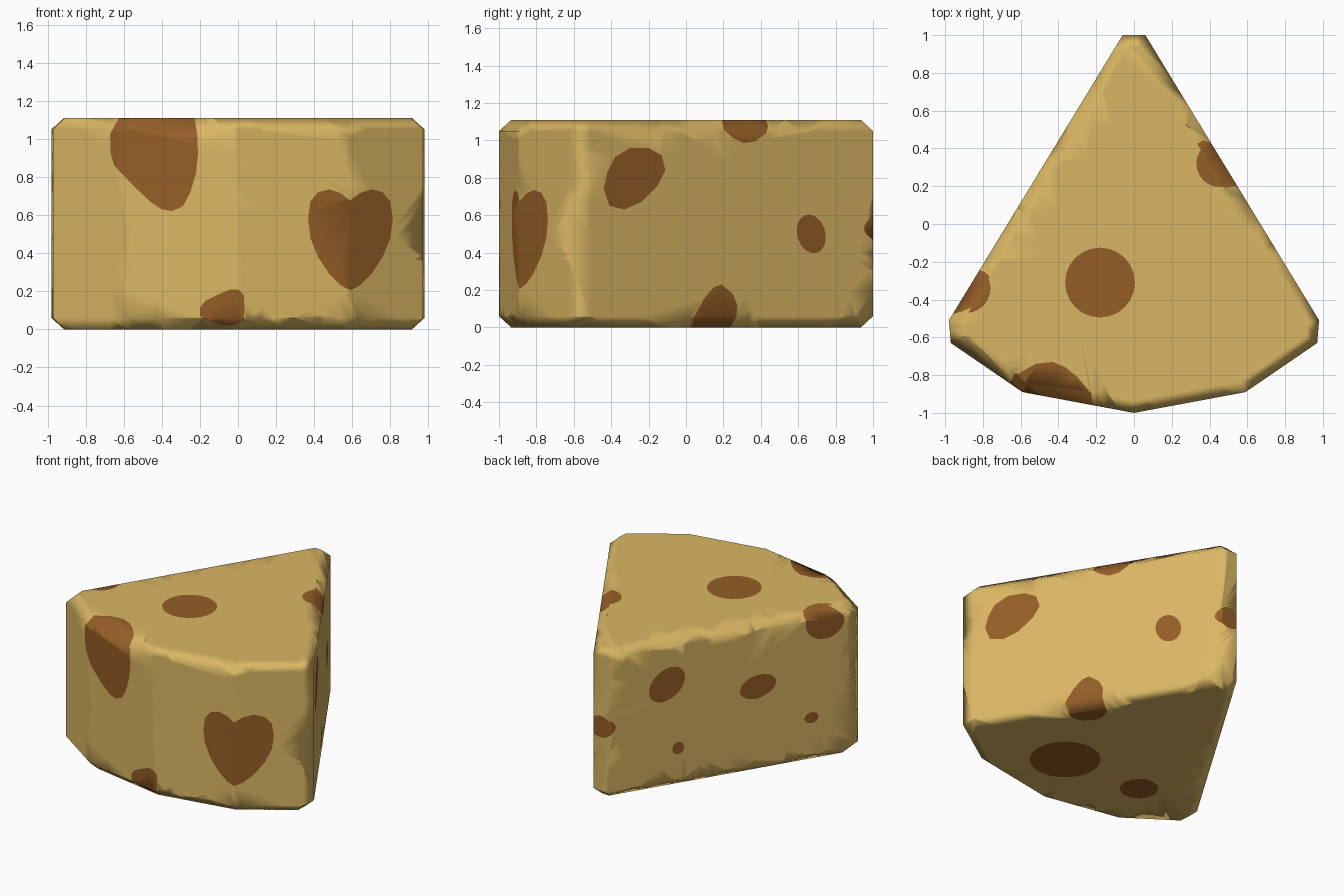
import bpy, bmesh, math
from mathutils import Vector

if "Cube" in bpy.data.objects:
    bpy.data.objects.remove(bpy.data.objects["Cube"])

H, INSET, CH = 1.11, 0.065, 0.06


def material(name, rgb):
    m = bpy.data.materials.new(name)
    m.diffuse_color = (*rgb, 1)
    m.use_nodes = True
    m.node_tree.nodes["Principled BSDF"].inputs["Base Color"].default_value = m.diffuse_color
    return m


def inset(pts, d):
    """Offset a counter-clockwise convex outline inwards by d."""
    out = []
    for i, p in enumerate(pts):
        e1 = (p - pts[i - 1]).normalized()
        e2 = (pts[(i + 1) % len(pts)] - p).normalized()
        n1, n2 = Vector((-e1.y, e1.x)), Vector((-e2.y, e2.x))
        out.append(p + (n1 + n2) * d / (1 + n1.dot(n2)))
    return out


def ellipse(cx, cy, rx, ry, tilt=0, n=24):
    c, s = math.cos(math.radians(tilt)), math.sin(math.radians(tilt))
    pts = []
    for i in range(n):
        a = math.tau * i / n
        u, v = rx * math.cos(a), ry * math.sin(a)
        pts.append((cx + u * c - v * s, cy + u * s + v * c))
    return pts


# Wedge outline: right half mirrored to the left
half = [(0, -1), (0.59, -0.89), (0.97, -0.63), (0.98, -0.51), (0.06, 1)]
outline = [Vector(p) for p in half] + [Vector((-x, y)) for x, y in half[:0:-1]]
small = inset(outline, INSET)

# Wedge body with chamfered top and bottom rims
bm = bmesh.new()
rings = [[bm.verts.new((p.x, p.y, z)) for p in ring]
         for ring, z in ((small, 0), (outline, CH), (outline, H - CH), (small, H))]
n = len(outline)
for lo, hi in zip(rings, rings[1:]):
    for i in range(n):
        j = (i + 1) % n
        bm.faces.new((lo[i], lo[j], hi[j], hi[i]))
bm.faces.new(rings[0][::-1])
bm.faces.new(rings[-1])

# Which faces a spot lands on, and the two axes its outline is drawn in
SIDES = {
    "front": (lambda f: f.y < -0.2 and abs(f.z) < 0.9, (0, 2)),
    "right": (lambda f: f.x > 0.3 and f.y > -0.2 and abs(f.z) < 0.9, (1, 2)),
    "left": (lambda f: f.x < -0.3 and f.y > -0.2 and abs(f.z) < 0.9, (1, 2)),
    "tip": (lambda f: f.y > 0.2 and abs(f.z) < 0.9, (0, 2)),
    "top": (lambda f: f.z > 0.9, (0, 1)),
    "bottom": (lambda f: f.z < -0.9, (0, 1)),
}


def cut_spot(side, pts):
    """Cut a convex outline into the chosen faces and colour the inside."""
    test, (a, b) = SIDES[side]
    bm.normal_update()
    for f in bm.faces:
        if f.material_index == 0 and test(f.normal):
            f.material_index = 2
    area = sum(p[0] * q[1] - q[0] * p[1] for p, q in zip(pts, pts[1:] + pts[:1]))
    if area < 0:
        pts = pts[::-1]
    for p, q in zip(pts, pts[1:] + pts[:1]):
        co, no = Vector(), Vector()
        co[a], co[b] = p
        no[a], no[b] = q[1] - p[1], p[0] - q[0]
        no.normalize()
        faces = [f for f in bm.faces if f.material_index == 2]
        if not faces:
            return
        edges = {e for f in faces for e in f.edges}
        verts = {v for f in faces for v in f.verts}
        bmesh.ops.bisect_plane(bm, geom=faces + list(edges) + list(verts),
                               dist=1e-5, plane_co=co, plane_no=no)
        for f in bm.faces:
            if f.material_index == 2 and (f.calc_center_median() - co).dot(no) > 0:
                f.material_index = 0
    for f in bm.faces:
        if f.material_index == 2:
            f.material_index = 1


# Heart, cut as two halves
heart = [(0, .675), (.05, .715), (.11, .735), (.17, .72), (.21, .67), (.222, .58),
         (.21, .48), (.17, .38), (.11, .29), (.05, .23), (0, .205)]
cut_spot("front", [(0.59 + x, z) for x, z in heart])
cut_spot("front", [(0.59 - x, z) for x, z in heart])

# Front spots
cut_spot("front", [(-.62, 1.12), (-.67, 1.03), (-.67, .93), (-.65, .86), (-.55, .755),
                   (-.46, .67), (-.40, .63), (-.35, .62), (-.29, .645), (-.25, .72),
                   (-.22, .82), (-.21, .92), (-.215, 1.03), (-.23, 1.12)])
cut_spot("front", [(-.2, .07), (-.2, .115), (-.17, .15), (-.1, .185), (-.04, .21),
                   (0, .21), (.03, .18), (.035, .1), (.03, .05), (-.02, .02),
                   (-.08, .02), (-.15, .045)])

# Right side spots
cut_spot("right", [(-.44, .74), (-.42, .83), (-.38, .91), (-.3, .96), (-.2, .96),
                   (-.13, .92), (-.11, .84), (-.15, .76), (-.24, .67), (-.33, .63),
                   (-.41, .65)])
cut_spot("right", ellipse(.67, .5, .075, .105, 15))
cut_spot("right", [(.03, -.01), (.04, .05), (.1, .16), (.15, .215), (.19, .23),
                   (.25, .18), (.275, .12), (.27, .06), (.23, -.01)])
cut_spot("right", [(.19, 1.12), (.2, 1.06), (.25, 1.015), (.31, .985), (.37, .995),
                   (.43, 1.04), (.44, 1.08), (.42, 1.12)])

# Left side spots
for e in ((.63, .777, .135, .1, 125), (.06, .638, .115, .085, 165),
          (.56, .29, .037, .045), (-.276, .333, .044, .04), (-.36, 1.02, .12, .12)):
    cut_spot("left", ellipse(*e))

# Tip spot
cut_spot("tip", ellipse(0, .53, .09, .08))

# Top spots
cut_spot("top", ellipse(-.18, -.31, .185, .185))
cut_spot("top", ellipse(-.885, -.34, .125, .13))
cut_spot("top", ellipse(.455, .32, .125, .125))
cut_spot("top", [(-.66, -1), (-.66, -.83), (-.6, -.785), (-.52, -.74), (-.43, -.73),
                 (-.36, -.76), (-.3, -.81), (-.24, -.88), (-.22, -.94), (-.22, -1)])

# Bottom spots
for e in ((.215, -.464, .24, .24), (-.418, -.446, .13, .13), (.52, .13, .13, .13)):
    cut_spot("bottom", ellipse(*e))

for f in bm.faces:
    f.smooth = True
bm.normal_update()
mesh = bpy.data.meshes.new("cheese_wedge")
bm.to_mesh(mesh)
bm.free()
mesh.materials.append(material("cheese_yellow", (0.70, 0.47, 0.125)))
mesh.materials.append(material("spot_brown", (0.30, 0.112, 0.02)))
wedge = bpy.data.objects.new("cheese_wedge", mesh)
bpy.context.collection.objects.link(wedge)

# Keep large faces flat and let the chamfers carry the shading
wn = wedge.modifiers.new("weighted_normals", 'WEIGHTED_NORMAL')
wn.weight = 100
